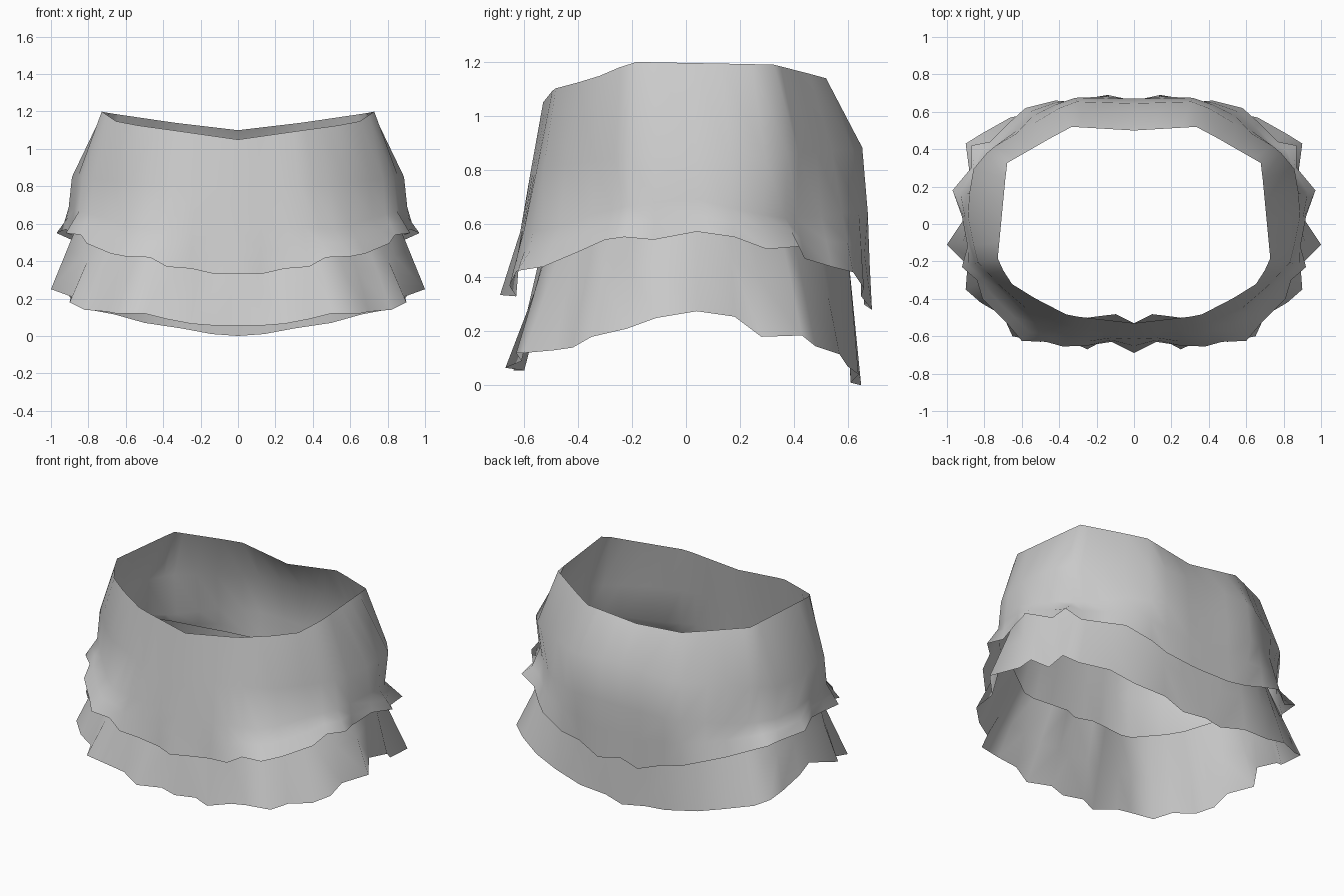
import bpy
import math
from mathutils import Vector

if "Cube" in bpy.data.objects:
    bpy.data.objects.remove(bpy.data.objects["Cube"])

# One plain cloth colour
cloth = bpy.data.materials.new("grey cloth")
cloth.use_nodes = True
grey = (0.6, 0.6, 0.6, 1)
cloth.diffuse_color = grey
shader = cloth.node_tree.nodes["Principled BSDF"]
shader.inputs["Base Color"].default_value = grey
shader.inputs["Roughness"].default_value = 0.9


def bearing(point):
    """Angle around the body, from the front middle to the back middle."""
    return math.atan2(point[1], point[0])


def sample(ring, angle):
    """Point on a sparse half ring at the given bearing."""
    for start, end in zip(ring, ring[1:]):
        low, high = bearing(start), bearing(end)
        if angle <= high:
            blend = max(0, (angle - low) / (high - low))
            return Vector(start).lerp(Vector(end), blend)
    return Vector(ring[-1])


def cloth_layer(name, rings, hem):
    """Loft the left half from the rings down to a pleated hem, then mirror it."""
    columns = []
    for tip in hem:
        column = [sample(ring, bearing(tip)) for ring in rings]
        # The pleats start halfway between the last ring and the hem
        column += [column[-1].lerp(Vector(tip), .5), Vector(tip)]
        columns.append(column)

    rows = len(columns[0])
    verts = [point for column in columns for point in column]
    faces = []
    for c in range(len(columns) - 1):
        for r in range(rows - 1):
            a = c * rows + r
            faces.append((a, a + 1, a + rows + 1, a + rows))

    mesh = bpy.data.meshes.new(name)
    mesh.from_pydata(verts, [], faces)
    mesh.materials.append(cloth)
    mesh.shade_smooth()
    layer = bpy.data.objects.new(name, mesh)
    bpy.context.collection.objects.link(layer)
    mirror = layer.modifiers.new("right half", 'MIRROR')
    mirror.use_clip = True


# Sparse half rings, front to back
waist = [(0, -.53, 1.05), (.35, -.49, 1.1), (.64, -.34, 1.14), (.73, -.2, 1.2),
         (.68, .325, 1.19), (.34, .52, 1.14), (0, .5, 1.1)]
hip = [(0, -.575, .8), (.35, -.55, .81), (.62, -.43, .82), (.84, -.2, .85),
       (.89, .05, .85), (.87, .28, .84), (.77, .4, .86), (.34, .655, .88), (0, .645, .9)]
bulge = [(0, -.615, .57), (.35, -.6, .58), (.55, -.52, .57), (.68, -.39, .62),
         (.86, -.2, .67), (.905, .04, .69), (.88, .24, .64), (.77, .36, .62),
         (.68, .45, .62), (.54, .58, .64), (.34, .675, .64), (0, .67, .64)]
lining = [(0, -.53, .53), (.1, -.48, .52), (.38, -.52, .53), (.63, -.36, .58),
          (.82, -.15, .66), (.86, .1, .69), (.74, .33, .61), (.6, .47, .55),
          (.34, .6, .51), (0, .6, .5)]

# Uneven pleated hems, front to back
upper_hem = [(0, -.69, .335), (.12, -.63, .33), (.25, -.65, .36), (.38, -.655, .37),
             (.47, -.63, .42), (.6, -.625, .425), (.68, -.53, .44), (.81, -.4, .495),
             (.84, -.3, .54), (.92, -.23, .55), (.89, -.12, .54), (.92, .04, .57),
             (.97, .18, .55), (.87, .3, .505), (.87, .42, .515), (.77, .44, .47),
             (.67, .54, .44), (.58, .62, .42), (.42, .66, .36), (.3, .65, .33),
             (.14, .69, .28), (0, .66, .3)]
lower_hem = [(0, -.64, .055), (.12, -.6, .055), (.25, -.67, .065), (.38, -.61, .09),
             (.5, -.63, .12), (.65, -.6, .12), (.7, -.49, .13), (.82, -.42, .14),
             (.9, -.35, .18), (.89, -.22, .21), (1, -.11, .25), (.9, .04, .275),
             (.93, .18, .255), (.88, .28, .18), (.9, .43, .185), (.82, .48, .145),
             (.66, .57, .115), (.5, .6, .07), (.3, .64, .04), (.14, .61, .01), (0, .65, 0)]

cloth_layer("upper_skirt_layer", [waist, hip, bulge], upper_hem)
cloth_layer("lower_skirt_layer", [lining], lower_hem)
